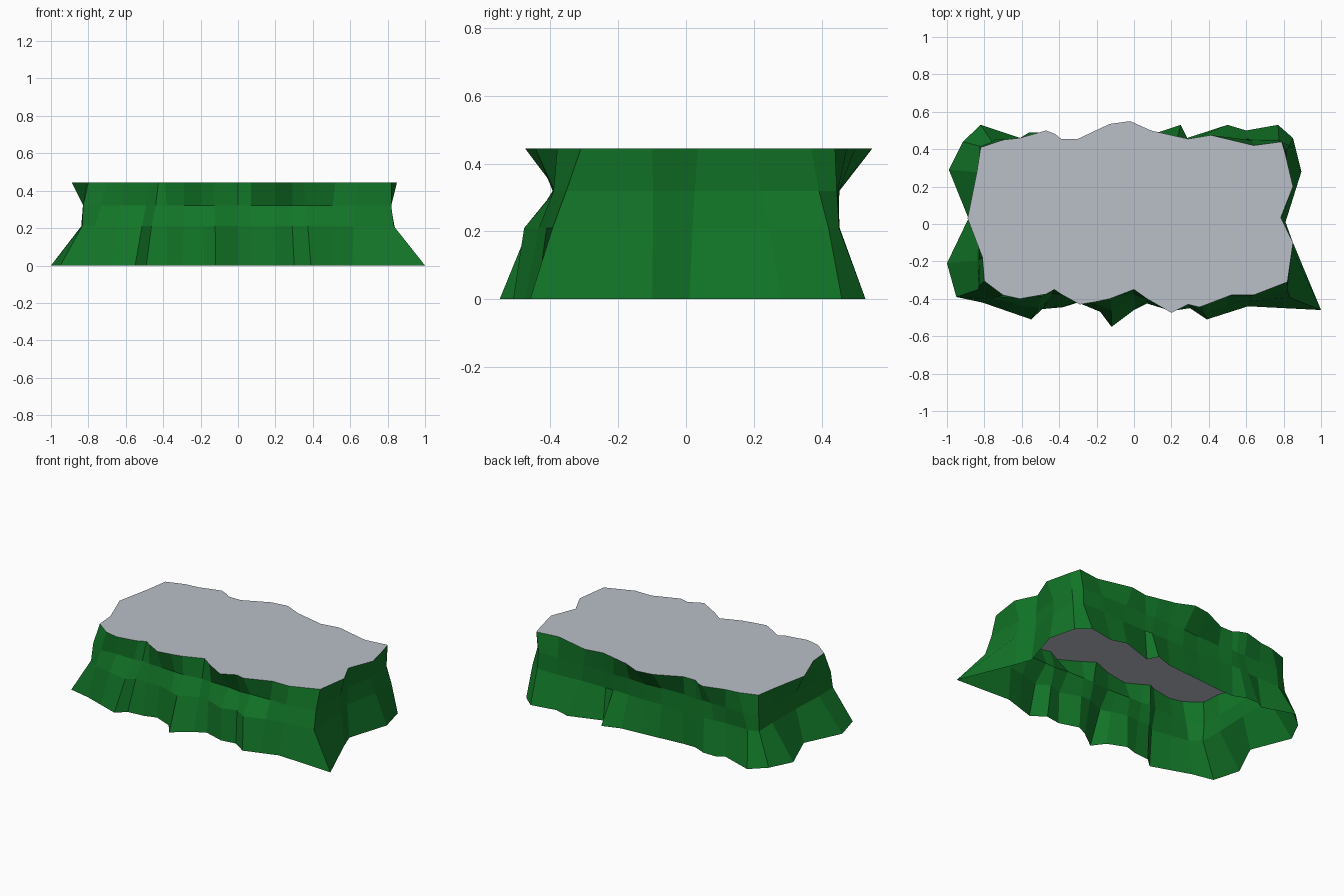
import bpy, bmesh, random

if "Cube" in bpy.data.objects:
    bpy.data.objects.remove(bpy.data.objects["Cube"])
random.seed(4)

def material(name, rgb):
    m = bpy.data.materials.new(name)
    m.diffuse_color = (*rgb, 1)
    m.use_nodes = True
    m.node_tree.nodes["Principled BSDF"].inputs["Base Color"].default_value = m.diffuse_color
    return m

green = material("cliff green", (0.006, 0.18, 0.021))
grey = material("plateau grey", (0.49, 0.53, 0.58))

# Outline of the flat top, clockwise from the left tip
top = [(-.89, .03), (-.84, .28), (-.82, .41), (-.70, .45), (-.61, .46), (-.47, .50), (-.42, .48),
       (-.39, .455), (-.30, .455), (-.13, .535), (-.02, .55), (.09, .50), (.20, .475), (.29, .455),
       (.41, .475), (.64, .42), (.79, .44), (.81, .37), (.85, .20), (.785, .035), (.85, -.10),
       (.82, -.31), (.64, -.38), (.52, -.38), (.35, -.445), (.29, -.43), (.20, -.475), (.07, -.40),
       (0, -.35), (-.13, -.40), (-.20, -.415), (-.29, -.43), (-.39, -.375), (-.425, -.35),
       (-.47, -.375), (-.61, -.40), (-.70, -.38), (-.80, -.305), (-.81, -.18)]
# Outline of the splayed foot, point for point
foot = [(-.885, .03), (-.99, .29), (-.915, .44), (-.82, .53), (-.61, .46), (-.56, .49), (-.47, .49),
        (-.39, .455), (-.30, .455), (-.13, .47), (0, .48), (.13, .49), (.25, .53), (.285, .46),
        (.50, .53), (.60, .50), (.77, .53), (.85, .46), (.895, .28), (.81, .01), (.85, -.10),
        (1.0, -.46), (.61, -.44), (.50, -.475), (.39, -.51), (.30, -.45), (.20, -.465), (.07, -.425),
        (0, -.46), (-.12, -.55), (-.18, -.47), (-.30, -.42), (-.38, -.445), (-.49, -.455),
        (-.55, -.51), (-.68, -.465), (-.81, -.42), (-.95, -.39), (-1.0, -.21)]

def ledge(t, x_max, y_front, y_back):
    """Ring between foot and top, pulled in to a waist with a little roughness."""
    ring = []
    for (ax, ay), (bx, by) in zip(foot, top):
        x, y = ax + (bx - ax) * t, ay + (by - ay) * t
        x = max(-x_max, min(x_max, x))
        y = max(y_front, min(y_back, y))
        s = random.uniform(.96, 1)
        ring.append((x * (s + 1) / 2, y * s))
    return ring

def build(name, rings, mat, cap=False):
    bm = bmesh.new()
    loops = [[bm.verts.new((x, y, z)) for x, y in ring] for ring, z in rings]
    n = len(top)
    for lo, hi in zip(loops, loops[1:]):
        for i in range(n):
            j = (i + 1) % n
            bm.faces.new((lo[j], lo[i], hi[i], hi[j]))
    if cap:
        bm.faces.new(loops[-1][::-1])
    me = bpy.data.meshes.new(name)
    bm.to_mesh(me)
    bm.free()
    me.materials.append(mat)
    bpy.context.collection.objects.link(bpy.data.objects.new(name, me))

# Rocky sides (open underneath) and flat plateau
build("cliff_sides", [(foot, 0), (ledge(.4, .84, -.48, .455), .21),
                      (ledge(.65, .83, -.395, .46), .32), (top, .445)], green)
build("plateau_top", [(top, .445)], grey, cap=True)
